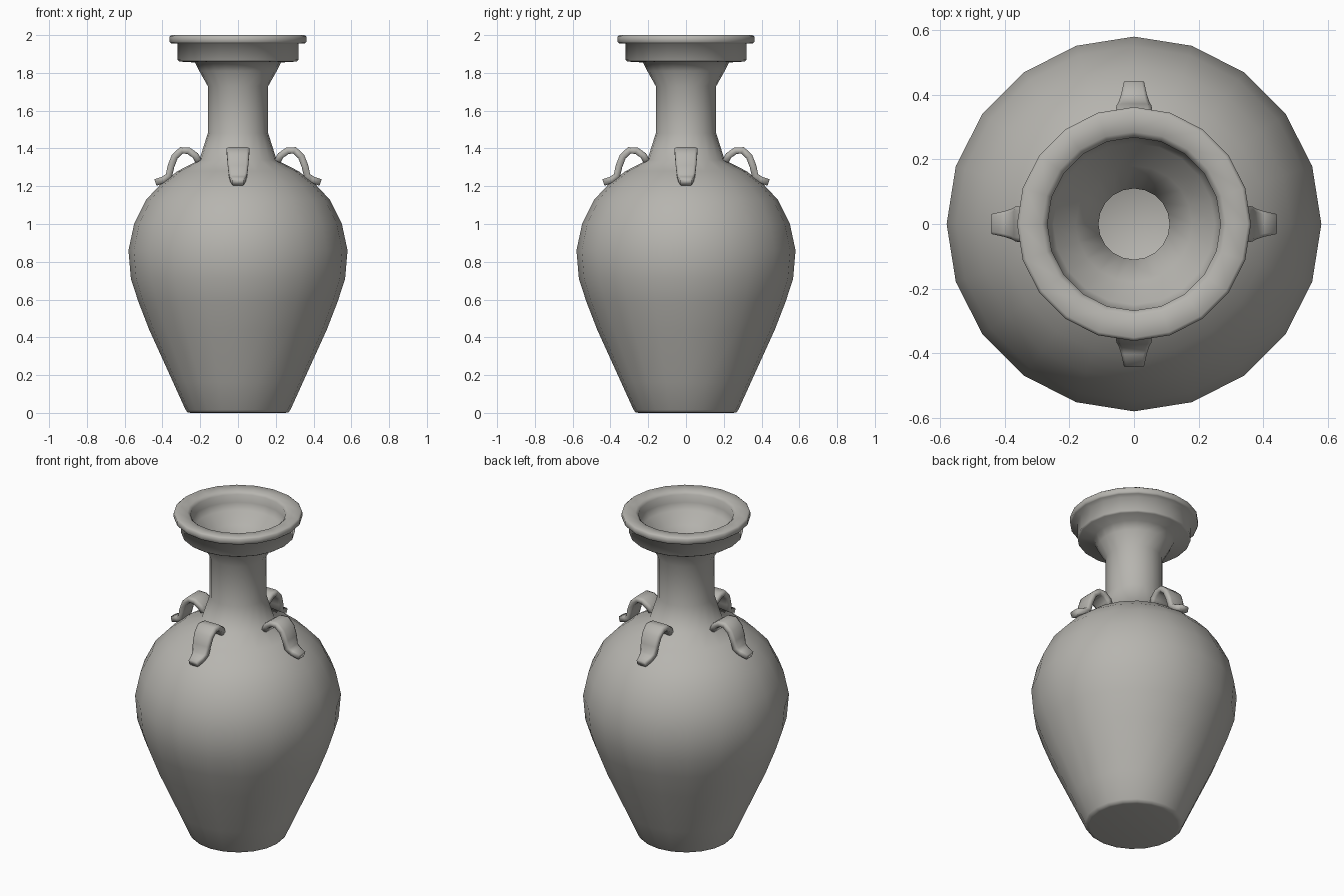
import bpy, bmesh, math
from mathutils import Vector

if "Cube" in bpy.data.objects:
    bpy.data.objects.remove(bpy.data.objects["Cube"])

clay = bpy.data.materials.new("grey clay")
clay.diffuse_color = (0.47, 0.46, 0.43, 1)
clay.use_nodes = True
clay.node_tree.nodes["Principled BSDF"].inputs["Base Color"].default_value = clay.diffuse_color
SIDES = 20


def finish(name, bm):
    bmesh.ops.recalc_face_normals(bm, faces=bm.faces)
    mesh = bpy.data.meshes.new(name)
    bm.to_mesh(mesh)
    bm.free()
    mesh.materials.append(clay)
    mesh.polygons.foreach_set("use_smooth", [True] * len(mesh.polygons))
    obj = bpy.data.objects.new(name, mesh)
    bpy.context.collection.objects.link(obj)
    return obj


def loft(bm, rings):
    # bridge closed rings and cap both ends
    vs = [[bm.verts.new(p) for p in ring] for ring in rings]
    for a, b in zip(vs, vs[1:]):
        n = len(a)
        for i in range(n):
            bm.faces.new((a[i], a[(i + 1) % n], b[(i + 1) % n], b[i]))
    bm.faces.new(vs[0])
    bm.faces.new(vs[-1])


# vase: outside from foot to rim, then inside down to the floor
profile = [
    (0.25, 0), (0.267, 0.003), (0.277, 0.015), (0.345, 0.165), (0.47, 0.44),
    (0.528, 0.59), (0.567, 0.71), (0.58, 0.86), (0.55, 1.0), (0.485, 1.13),
    (0.41, 1.21), (0.32, 1.28), (0.205, 1.338), (0.16, 1.48), (0.16, 1.73),
    (0.205, 1.81), (0.228, 1.855), (0.31, 1.86), (0.32, 1.868), (0.32, 1.955),
    (0.355, 1.957), (0.362, 1.965), (0.362, 1.992), (0.352, 2.0),
    (0.285, 1.995), (0.268, 1.98), (0.268, 1.93), (0.25, 1.89), (0.18, 1.83),
    (0.11, 1.71), (0.11, 1.46), (0.16, 1.31), (0.44, 1.12), (0.53, 0.86),
    (0.42, 0.44), (0.24, 0.04)]
bm = bmesh.new()
loft(bm, [[(r * math.cos(2 * math.pi * i / SIDES),
            r * math.sin(2 * math.pi * i / SIDES), z) for i in range(SIDES)]
          for r, z in profile])
finish("vase", bm)

# handles: tapered strap swept along an arch (radius, height, half width)
path = [(0.205, 1.325, 0.05), (0.225, 1.362, 0.058), (0.262, 1.388, 0.061),
        (0.3, 1.39, 0.061), (0.335, 1.357, 0.058), (0.355, 1.305, 0.054),
        (0.366, 1.255, 0.048), (0.395, 1.234, 0.04), (0.437, 1.22, 0.031)]
T = 0.018
for k, side in enumerate(("front", "right", "back", "left")):
    rings = []
    for i, (r, z, w) in enumerate(path):
        a, b = path[max(i - 1, 0)], path[min(i + 1, len(path) - 1)]
        n = Vector((-(b[1] - a[1]), 0, b[0] - a[0])).normalized() * T
        c = Vector((r, 0, z))
        rings.append([c + n * s + Vector((0, w * y, 0)) for y, s in
                      ((-1, -.7), (-.75, -1), (.75, -1), (1, -.7),
                       (1, .7), (.75, 1), (-.75, 1), (-1, .7))])
    bm = bmesh.new()
    loft(bm, rings)
    finish(side + "_handle", bm).rotation_euler.z = math.radians(90 * k - 90)
